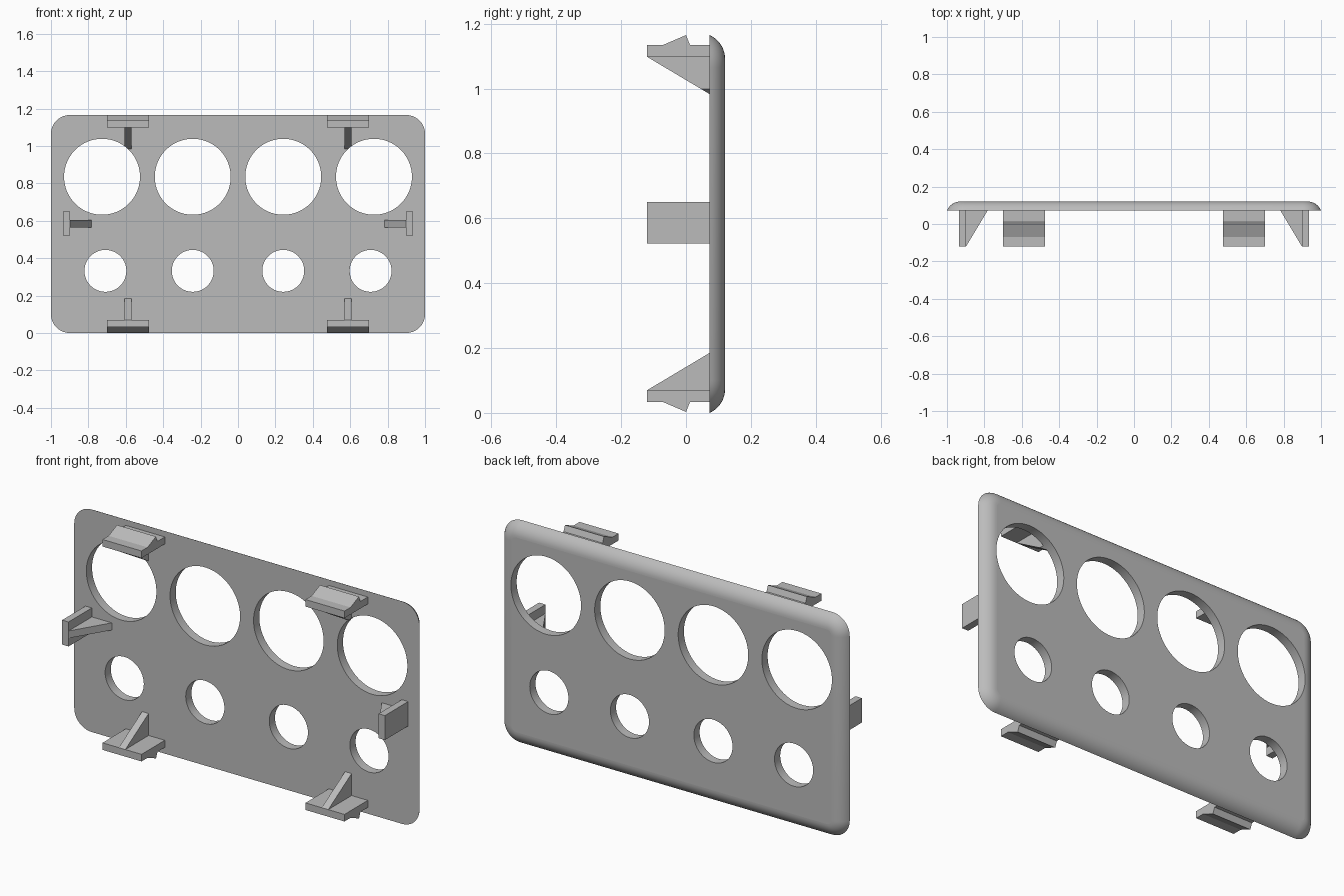
import bpy, bmesh
from math import sin, cos, radians, pi
from mathutils import Vector

if "Cube" in bpy.data.objects:
    bpy.data.objects.remove(bpy.data.objects["Cube"])

WIDTH, HEIGHT = 2.0, 1.165
FRONT, REACH = 0.073, -0.12      # plate front plane, clip tip

grey = bpy.data.materials.new("plain grey")
grey.use_nodes = True
colour = (0.5, 0.5, 0.5, 1)
grey.diffuse_color = colour
grey.node_tree.nodes["Principled BSDF"].inputs["Base Color"].default_value = colour


def finish(name, bm):
    bmesh.ops.recalc_face_normals(bm, faces=bm.faces)
    mesh = bpy.data.meshes.new(name)
    bm.to_mesh(mesh)
    bm.free()
    mesh.materials.append(grey)
    obj = bpy.data.objects.new(name, mesh)
    bpy.context.collection.objects.link(obj)
    return obj


def extrude(name, points, direction):
    """Solid made by pushing a flat outline along a direction."""
    bm = bmesh.new()
    face = bm.faces.new([bm.verts.new(p) for p in points])
    result = bmesh.ops.extrude_face_region(bm, geom=[face], use_keep_orig=True)
    moved = [g for g in result["geom"] if isinstance(g, bmesh.types.BMVert)]
    bmesh.ops.translate(bm, verts=moved, vec=Vector(direction))
    return finish(name, bm)


def rounded_outline(inset, y, radius=0.1, steps=10):
    """Rounded rectangle, shrunk evenly by inset."""
    points = []
    for corner, (sx, sz) in enumerate([(1, 1), (-1, 1), (-1, -1), (1, -1)]):
        cx = sx * (WIDTH / 2 - radius)
        cz = HEIGHT / 2 + sz * (HEIGHT / 2 - radius)
        for i in range(steps + 1):
            a = (corner + i / steps) * pi / 2
            points.append((cx + (radius - inset) * cos(a), y, cz + (radius - inset) * sin(a)))
    return points


def make_plate():
    """Panel with a flat front and an arched rim at the back."""
    bm = bmesh.new()
    r, start, steps = 0.08, radians(24), 10
    rings = []
    for i in range(steps + 1):
        a = start + (pi / 2 - start) * i / steps
        outline = rounded_outline(r * (cos(start) - cos(a)), FRONT + r * (sin(a) - sin(start)))
        rings.append([bm.verts.new(p) for p in outline])
    for low, high in zip(rings, rings[1:]):
        for i in range(len(low)):
            j = (i + 1) % len(low)
            bm.faces.new((low[i], low[j], high[j], high[i]))
    bm.faces.new(rings[0])
    bm.faces.new(rings[-1])
    return finish("panel", bm)


def make_cutter(x, z, radius):
    n = 96
    ring = [(x + radius * cos(2 * pi * i / n), -0.3, z + radius * sin(2 * pi * i / n)) for i in range(n)]
    obj = extrude("hole_cutter", ring, (0, 0.6, 0))
    obj.hide_render = True
    return obj


def cut(obj, cutters):
    bpy.context.view_layer.objects.active = obj
    for cutter in cutters:
        mod = obj.modifiers.new("hole", "BOOLEAN")
        mod.operation, mod.solver, mod.object = "DIFFERENCE", "EXACT", cutter
        bpy.ops.object.modifier_apply(modifier=mod.name)


# Panel with a row of large holes above a row of small ones
large = [make_cutter(x, 0.835, 0.203) for x in (-0.727, -0.242, 0.242, 0.727)]
small = [make_cutter(x, 0.332, 0.112) for x in (-0.709, -0.242, 0.242, 0.709)]
panel = make_plate()
cut(panel, large + small)
bpy.ops.object.select_all(action="DESELECT")
panel.select_set(True)
bpy.context.view_layer.objects.active = panel
bpy.ops.object.shade_smooth_by_angle(angle=radians(30))
for face in panel.data.polygons:
    if abs(face.normal.y) > 0.999:
        face.use_smooth = False

# Hooked clips along the bottom and top, each with a triangular rib
tab = [(REACH, 0.07), (REACH, 0.033), (-0.07, 0.033), (0, 0.003),
       (0.012, 0.033), (FRONT, 0.033), (FRONT, 0.07)]
rib = [(REACH, 0.07), (FRONT, 0.07), (FRONT, 0.185)]
for side, x in (("right", -0.588), ("left", 0.588)):
    for level in ("bottom", "top"):
        for part, profile, half in (("clip", tab, 0.113), ("clip_rib", rib, 0.019)):
            points = [(x - half, y, z if level == "bottom" else HEIGHT + 0.003 - z)
                      for y, z in profile]
            obj = extrude(f"{level}_{side}_{part}", points, (2 * half, 0, 0))
            if level == "top" and part == "clip_rib":
                cut(obj, [large[0] if x < 0 else large[3]])

# Flat guides at both ends, each with a triangular rib
for side, s in (("right", -1), ("left", 1)):
    guide = [(s * x, y, 0.522) for x, y in
             ((0.898, REACH), (0.935, REACH), (0.935, FRONT), (0.898, FRONT))]
    extrude(f"{side}_guide", guide, (0, 0, 0.128))
    brace = [(s * x, y, 0.565) for x, y in ((0.898, REACH), (0.898, FRONT), (0.782, FRONT))]
    extrude(f"{side}_guide_rib", brace, (0, 0, 0.038))

for cutter in large + small:
    bpy.data.objects.remove(cutter)
